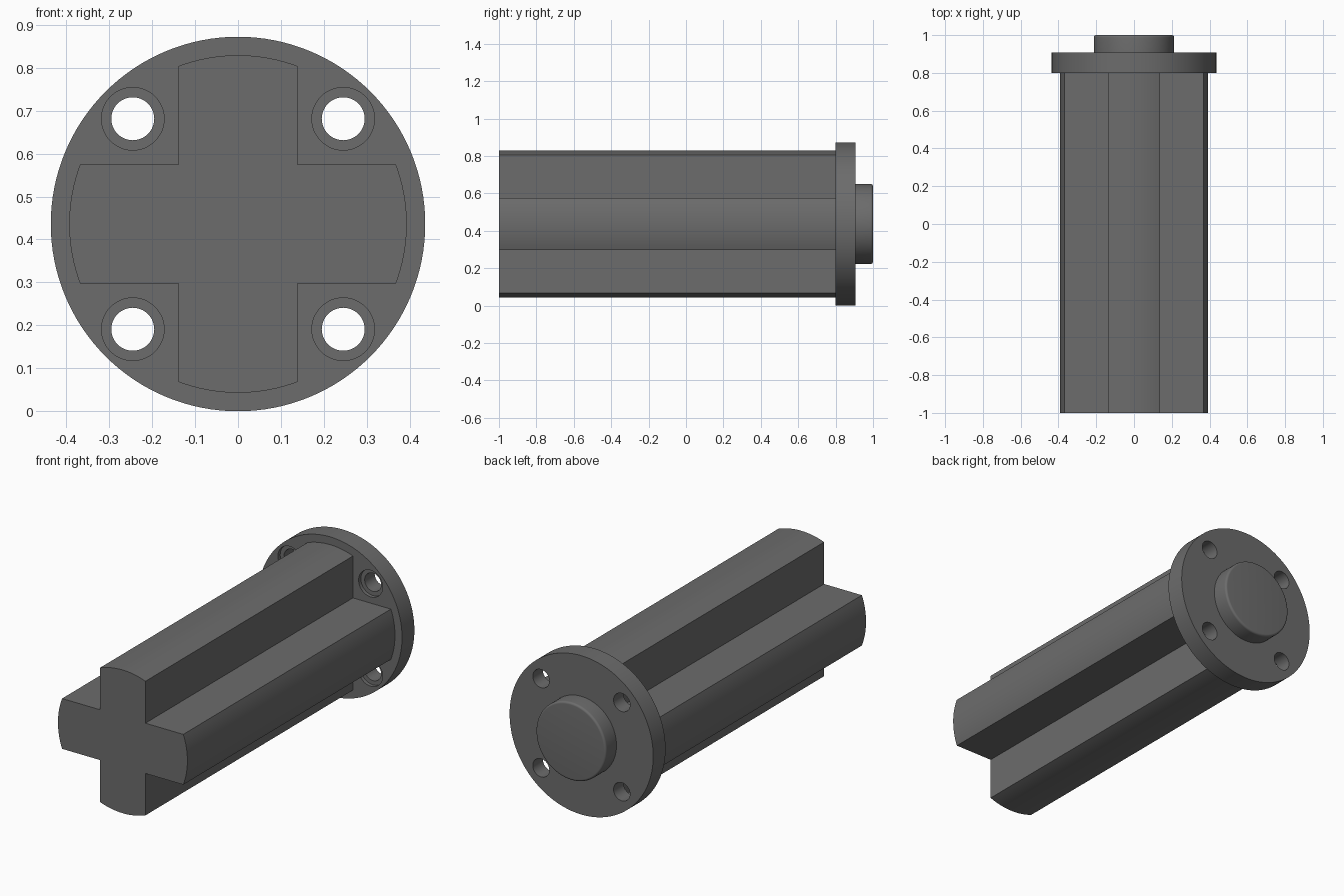
import bpy, bmesh, math

if "Cube" in bpy.data.objects:
    bpy.data.objects.remove(bpy.data.objects["Cube"])

CZ = 0.436     # height of the shaft axis
R = 0.436      # flange radius
ARM_R, ARM_W = 0.393, 0.138

# Dark grey finish
dark = bpy.data.materials.new("dark_grey")
dark.diffuse_color = (0.15, 0.15, 0.15, 1)
dark.use_nodes = True
dark.node_tree.nodes["Principled BSDF"].inputs["Base Color"].default_value = dark.diffuse_color


def finish(name, bm):
    bmesh.ops.recalc_face_normals(bm, faces=bm.faces)
    mesh = bpy.data.meshes.new(name)
    bm.to_mesh(mesh)
    bm.free()
    mesh.materials.append(dark)
    ob = bpy.data.objects.new(name, mesh)
    bpy.context.collection.objects.link(ob)
    return ob


def smooth(ob):
    bpy.ops.object.select_all(action='DESELECT')
    ob.select_set(True)
    bpy.context.view_layer.objects.active = ob
    bpy.ops.object.shade_smooth_by_angle(angle=math.radians(30))


def lathe(name, profile, x=0, z=CZ, n=96):
    """Capped solid turned around the y direction from (radius, y) points."""
    bm = bmesh.new()
    rings = [[bm.verts.new((x + r * math.cos(2 * math.pi * i / n), y,
                            z + r * math.sin(2 * math.pi * i / n)))
              for i in range(n)] for r, y in profile]
    for a, b in zip(rings, rings[1:]):
        for i in range(n):
            j = (i + 1) % n
            bm.faces.new((a[i], a[j], b[j], b[i]))
    bm.faces.new(rings[0])
    bm.faces.new(rings[-1])
    return finish(name, bm)


# Cross-shaped shaft with rounded arm ends
half = math.asin(ARM_W / ARM_R)
outline = []
for k in range(4):
    base = k * math.pi / 2
    for i in range(17):
        a = base - half + 2 * half * i / 16
        outline.append((ARM_R * math.cos(a), ARM_R * math.sin(a)))
    a = base + math.pi / 4
    inner = ARM_W * math.sqrt(2)
    outline.append((inner * math.cos(a), inner * math.sin(a)))
bm = bmesh.new()
face = bm.faces.new([bm.verts.new((x, -1, CZ + z)) for x, z in outline])
ext = bmesh.ops.extrude_face_region(bm, geom=[face], use_keep_orig=True)
bmesh.ops.translate(bm, vec=(0, 1.8, 0),
                    verts=[v for v in ext['geom'] if isinstance(v, bmesh.types.BMVert)])
smooth(finish("cross_shaft", bm))

# Flange with four shallow-counterbored bolt holes
flange = lathe("flange", [(R, 0.8), (R, 0.907)], n=128)
for sx in (-1, 1):
    for sz in (-1, 1):
        cutter = lathe("bolt_hole_cutter",
                       [(0.073, 0.75), (0.073, 0.82), (0.05, 0.82), (0.05, 0.95)],
                       x=sx * 0.245, z=CZ + sz * 0.245, n=48)
        cutter.hide_render = True
        mod = flange.modifiers.new("bolt_hole", 'BOOLEAN')
        mod.operation = 'DIFFERENCE'
        mod.solver = 'EXACT'
        mod.object = cutter
        bpy.context.view_layer.objects.active = flange
        bpy.ops.object.modifier_apply(modifier=mod.name)
        bpy.data.objects.remove(cutter)
smooth(flange)

# Locating boss with a rounded rim
f = 0.012
rim = [(0.213 - f + f * math.cos(t), 1 - f + f * math.sin(t))
       for t in (i * math.pi / 12 for i in range(7))]
smooth(lathe("locating_boss", [(0.213, 0.907)] + rim))
